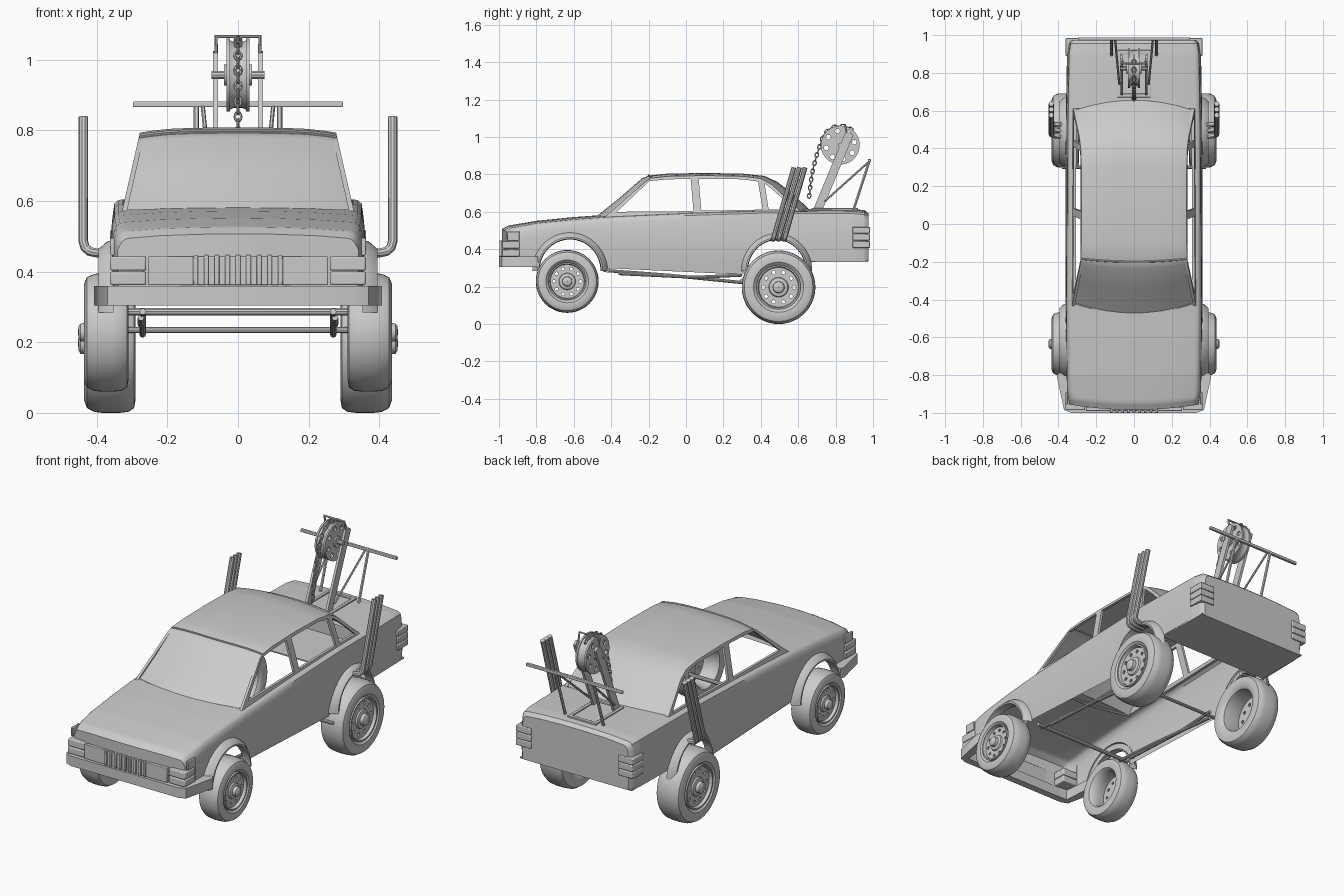
import bpy, bmesh
from math import sin, cos, pi, sqrt, radians
from mathutils import Vector

if "Cube" in bpy.data.objects:
    bpy.data.objects.remove(bpy.data.objects["Cube"])


def finish(name, me, mirror=False, bevel=0):
    ob = bpy.data.objects.new(name, me)
    bpy.context.scene.collection.objects.link(ob)
    if bevel:
        m = ob.modifiers.new("bevel", 'BEVEL')
        m.width, m.segments = bevel, 2
    if mirror:
        ob.modifiers.new("mirror", 'MIRROR')
    return ob


def grid(name, rows, mirror=False, wrap=False, closed=False, skip=None, caps=(), recalc=False):
    """Skin a list of point rows; caps are extra (row index, extra point) end faces."""
    bm = bmesh.new()
    v = [[bm.verts.new(p) for p in r] for r in rows]
    n, m = len(v), len(v[0])
    for i in range(n if wrap else n - 1):
        for j in range(m if closed else m - 1):
            if skip and skip(i, j):
                continue
            k, l = (i + 1) % n, (j + 1) % m
            bm.faces.new((v[i][j], v[k][j], v[k][l], v[i][l]))
    for i, p in caps:
        f = v[i] + [bm.verts.new(p)]
        bm.faces.new(f if i == 0 else f[::-1])
    if recalc:
        bmesh.ops.remove_doubles(bm, verts=bm.verts, dist=1e-5)
        bmesh.ops.recalc_face_normals(bm, faces=bm.faces)
    me = bpy.data.meshes.new(name)
    bm.to_mesh(me)
    bm.free()
    return finish(name, me, mirror)


def curve_mesh(name, loops, cyclic, **kw):
    cu = bpy.data.curves.new(name, 'CURVE')
    for k, val in kw.items():
        setattr(cu, k, val)
    for pts in loops:
        s = cu.splines.new('POLY')
        s.points.add(len(pts) - 1)
        for q, p in zip(s.points, pts):
            q.co = (*p, 1) if len(p) == 3 else (*p, 0, 1)
        s.use_cyclic_u = cyclic
    ob = bpy.data.objects.new(name, cu)
    bpy.context.scene.collection.objects.link(ob)
    me = bpy.data.meshes.new_from_object(ob.evaluated_get(bpy.context.evaluated_depsgraph_get()))
    bpy.data.objects.remove(ob)
    return me


def plate(name, loops, depth, fn, mirror=False):
    """Flat outline with holes, given thickness and mapped into place by fn(u, v, w)."""
    me = curve_mesh(name, loops, True, dimensions='2D', fill_mode='BOTH', extrude=depth / 2)
    for vert in me.vertices:
        vert.co = fn(*vert.co)
    return finish(name, me, mirror)


def tube(name, paths, r, mirror=False, cyclic=False, res=3):
    me = curve_mesh(name, paths, cyclic, dimensions='3D', bevel_depth=r, bevel_resolution=res, use_fill_caps=True)
    return finish(name, me, mirror)


def box(name, lo, hi, mirror=False, bevel=0.005):
    bm = bmesh.new()
    bmesh.ops.create_cube(bm, size=1)
    for vert in bm.verts:
        vert.co = [(a + b) / 2 + c * (b - a) for a, b, c in zip(lo, hi, vert.co)]
    me = bpy.data.meshes.new(name)
    bm.to_mesh(me)
    bm.free()
    return finish(name, me, mirror, bevel)


def lathe(name, prof, cy, cz, mirror=False, steps=48, closed=True):
    rows = [[(x, cy + r * cos(2 * pi * k / steps), cz + r * sin(2 * pi * k / steps)) for x, r in prof]
            for k in range(steps)]
    return grid(name, rows, mirror, wrap=True, closed=closed, recalc=True)


def circle(cx, cy, r, n):
    return [(cx + r * cos(2 * pi * k / n), cy + r * sin(2 * pi * k / n)) for k in range(n)]


def lerp(tab, y):
    for (a, p), (b, q) in zip(tab, tab[1:]):
        if y <= b:
            return p + (q - p) * max(0, (y - a) / (b - a))
    return tab[-1][1]


# Lower body: open-bottomed shell with wheel arches
ARCH = [(-.62, .168, .172), (.485, .158, .168)]
AZ = .285
BELT = [(-.985, .495), (-.95, .515), (-.8, .54), (-.6, .56), (-.42, .573), (0, .592), (.4, .605), (.9, .602), (.955, .597), (.975, .58)]
BASE = [(-.985, .31), (-.79, .33), (-.45, .30), (.3, .265), (.34, .27), (.63, .335), (.975, .335)]
HALF = [(-.985, .342), (-.9, .355), (-.5, .362), (.5, .362), (.9, .355), (.955, .347), (.975, .33)]


def bottom(y):
    z = lerp(BASE, y)
    for c, a, b in ARCH:
        if abs(y - c) < a:
            z = max(z, AZ + b * sqrt(1 - ((y - c) / a) ** 2))
    return z


def section(y):
    w, b, zb = lerp(HALF, y), lerp(BELT, y), bottom(y)
    pts = []
    for t in (0, .25, .5, .75, 1):
        z = zb + t * (b - .035 - zb)
        pts.append((w - .5 * (z - .44) ** 2, z))
    pts += [(w - .012, b - .012), (w - .022, b - .003), (w - .036, b), (.22, b + .007), (.1, b + .011), (0, b + .012)]
    bow = .03 * max(0, (-y - .8) / .18)
    return [(x, y + bow * (x / .35) ** 2, z) for x, z in pts]


ys = {round(-.985 + i * .028, 3) for i in range(71)} | {y for y, _ in BELT} | {-.42, .63}
for c, a, b in ARCH:
    ys |= {round(c + a * cos(pi * k / 20), 3) for k in range(21)}
ys = sorted(y for y in ys if y <= .975)
rows = [section(y) for y in ys]
grid("body_shell", rows, True, skip=lambda i, j: j > 6 and -.421 < ys[i] < .6,
     caps=[(0, (0, -.985, .31)), (len(rows) - 1, (0, .975, .335))])
box("trunk_floor", (-.345, .65, .333), (.345, .97, .34), bevel=0)

# Flared wheel arches
for label, (c, a, b) in zip(("front", "rear"), ARCH):
    rows = [[(x, c + a * s * cos(t), AZ + b * s * sin(t)) for x, s in
             ((.352, 1.2), (.372, 1.16), (.395, 1.04), (.395, .99), (.352, .97))]
            for t in [pi * k / 28 for k in range(29)]]
    grid(label + "_arch_flare", rows, True, recalc=True)


# Roof skin with windscreen and rear window
def cabin_half(z):
    return .327 - .05 * (z - .565) / .22


ROOF = [(-.415, .57, -.065), (-.3, .67, -.045), (-.21, .765, -.025), (-.185, .78, -.015), (-.1, .79, 0), (.1, .794, 0),
        (.3, .79, .005), (.40, .778, .02), (.46, .745, .03), (.53, .68, .045), (.6, .602, .055)]
S = [-1, -.97, -.9, -.7, -.45, -.2, 0, .2, .45, .7, .9, .97, 1]
rows = [[(s * cabin_half(z), y + bow * (1 - s * s), z + .014 * (1 - s ** 4) * (1 if .6 < z else .3)) for y, z, bow in ROOF] for s in S]
grid("roof_and_glass", rows)
tube("windscreen_trim", [[rows[j][i] for j in range(len(S))] for i in (0, 3)], .005)

# Side pillars with open windows
outer = [(-.435, .572), (-.21, .768), (-.185, .78), (-.1, .79), (.1, .794), (.3, .79), (.40, .778), (.46, .745), (.53, .68), (.615, .602)]
holes = [[(-.37, .6), (-.195, .765), (-.1, .773), (.025, .777), (.04, .604)],
         [(.082, .606), (.068, .777), (.3, .774), (.385, .762), (.41, .612)],
         [(.442, .612), (.42, .752), (.455, .725), (.515, .672), (.575, .612)]]
plate("side_pillars", [outer] + holes, .014, lambda u, v, w: (cabin_half(v) - .004 + w, u, v), True)

# Front bumper wrapping the corners, lamps and grille
bump = [(-.33, -1), (.33, -1), (.37, -.985), (.408, -.81), (.40, -.79), (.35, -.79), (.34, -.96),
        (-.34, -.96), (-.35, -.79), (-.40, -.79), (-.408, -.81), (-.37, -.985)]
plate("front_bumper", [bump], .056, lambda u, v, w: (u, v, w + .332))
for z0, z1, part in ((.362, .4, "lower"), (.403, .443, "upper")):
    box(part + "_headlamp", (.26, -.985, z0), (.362, -.89, z1), True)
box("corner_marker", (.35, -.955, .446), (.362, -.89, .495), True, .003)
box("grille_panel", (-.255, -.99, .362), (.255, -.97, .443), bevel=.003)
for i in range(9):
    box("grille_bar", (-.127 + i * .03, -.998, .362), (-.113 + i * .03, -.98, .447), bevel=.003)

# Tail lamps on the rear corners
for i in range(3):
    box("tail_lamp", (.27, .89, .408 + i * .038), (.362, .984, .443 + i * .038), True, .004)

# Wheels: tyre, drilled rim and hub
for label, cy, cz, R, xi in (("front", -.635, .228, .168, .31), ("rear", .495, .197, .197, .29)):
    tyre = [(.42, .6 * R), (.434, .68 * R), (.436, .82 * R), (.428, .93 * R), (.408, .985 * R), (.385, R), (xi + .045, R),
            (xi + .02, .985 * R), (xi + .004, .93 * R), (xi, .8 * R), (xi + .004, .66 * R), (xi + .015, .6 * R), (.37, .56 * R)]
    lathe(label + "_tyre", tyre, cy, cz, True)
    disc = [circle(cy, cz, .6 * R, 48)] + [circle(cy + .42 * R * cos(k * pi / 5), cz + .42 * R * sin(k * pi / 5), .05 * R, 10)
                                           for k in range(10)]
    plate(label + "_rim", disc, .012, lambda u, v, w: (.41 + w, u, v), True)
    lathe(label + "_rim_lip", [(.412, .6 * R), (.432, .6 * R), (.432, .56 * R), (.412, .53 * R)], cy, cz, True)
    lathe(label + "_hub", [(.412, .28 * R), (.424, .25 * R), (.428, .16 * R), (.446, .15 * R), (.452, .1 * R), (.453, .001)],
          cy, cz, True, 24, False)

# Suspension links and cross tubes below the cabin
tube("suspension_links", [[(.27, -.44, .287), (.27, -.1, .262), (.27, .3, .222)],
                          [(.275, -.36, .27), (.275, .05, .25), (.275, .3, .262)]], .009, True)
tube("front_cross_tube", [[(-.31, -.42, .287), (.31, -.42, .287)]], .011)
tube("rear_cross_tube", [[(-.38, .3, .235), (.38, .3, .235)]], .009)

# Three exhaust stacks on each side
for i in range(3):
    y = .465 + i * .03
    tube("exhaust_stack", [[(.35, y, .453), (.40, y, .453), (.42, y + .002, .457), (.433, y + .005, .468),
                            (.438, y + .01, .485), (.438, y + .112, .838)]], .0135, True)

# Rear push bar with posts and braces
box("rear_bar", (-.297, .972, .866), (.297, .988, .882), bevel=.003)
tube("rear_bar_posts", [[(.118, .892, .6), (.118, .98, .87)]], .008, True, res=1)
tube("rear_bar_braces", [[(.078, .74, .655), (.1, .98, .87)]], .006, True, res=1)

# Crane arms, bracket and pulley
PY, PZ = .825, .957
plate("crane_arm", [[(.675, .6), (.725, .6), (.895, 1.01), (.875, 1.025), (.85, 1.02)]], .014, lambda u, v, w: (.064 + w, u, v), True)
for i, y in enumerate((.67, .9)):
    box("crane_base_rail", (-.085, y, .6), (.085, y + .02, .62), bevel=.002)
box("crane_base_side", (.07, .67, .6), (.088, .92, .62), True, .002)
tube("crane_bracket", [[(.062, .865, .99), (.062, .85, 1.066), (-.062, .85, 1.066), (-.062, .865, .99)]], .006, res=1)
tube("pulley_axle", [[(-.075, PY, PZ), (.075, PY, PZ)]], .012)
disc = [circle(PY, PZ, .104, 40)] + [circle(PY + .076 * cos(k * pi / 4 + .2), PZ + .076 * sin(k * pi / 4 + .2), .013, 12)
                                     for k in range(8)]
plate("pulley_cheek", disc, .01, lambda u, v, w: (.027 + w, u, v), True)
lathe("pulley_groove", [(-.025, .1), (-.012, .093), (.012, .093), (.025, .1), (.025, .09), (-.025, .09)], PY, PZ)
lathe("pulley_hub", [(-.04, .03), (.04, .03), (.04, .01), (-.04, .01)], PY, PZ, steps=24)

# Chain over the pulley, links turned alternately
path = [Vector((0, PY + .103 * cos(t), PZ + .103 * sin(t))) for t in [radians(50 + 13 * k) for k in range(10)]]
end, last = Vector((0, .658, .675)), path[-1]
path += [last.lerp(end, k / 14) + Vector((0, -.012 * sin(pi * k / 14), 0)) for k in range(1, 15)]
links = []
for i, (a, b) in enumerate(zip(path, path[1:])):
    t = (b - a).normalized()
    side = Vector((1, 0, 0)) if i % 2 else Vector((0, -t.z, t.y))
    links.append([(a + b) / 2 + t * (.014 * cos(k * pi / 6)) + side * (.009 * sin(k * pi / 6)) for k in range(12)])
tube("chain", links, .0038, cyclic=True, res=1)

# Smooth shading with sharp edges kept
for ob in bpy.context.scene.objects:
    ob.select_set(True)
    bpy.context.view_layer.objects.active = ob
bpy.ops.object.shade_smooth_by_angle(angle=radians(35))
